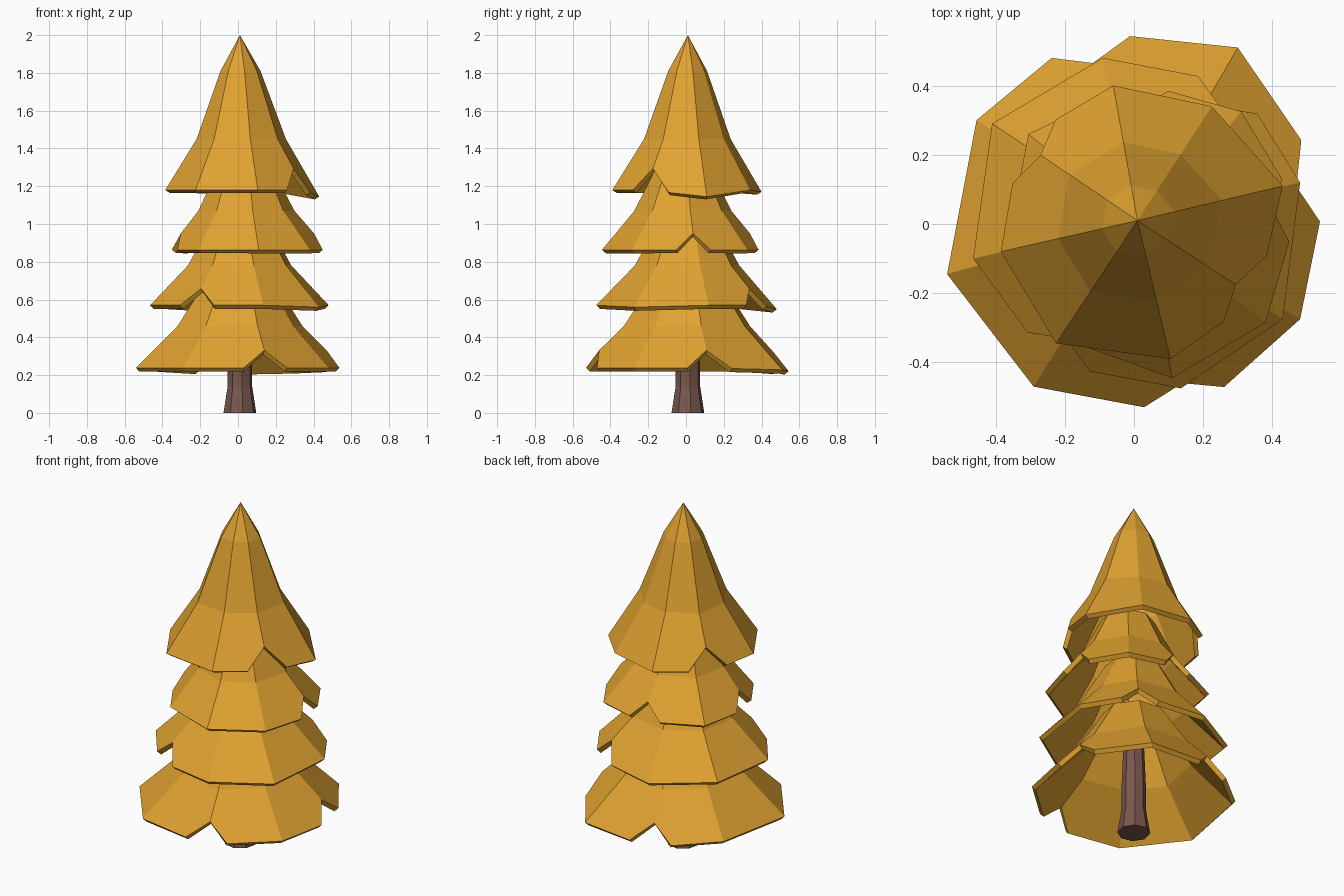
import bpy, bmesh, math
from mathutils import Vector

if "Cube" in bpy.data.objects:
    bpy.data.objects.remove(bpy.data.objects["Cube"])


def material(name, rgb):
    m = bpy.data.materials.new(name)
    m.diffuse_color = (*rgb, 1)
    m.use_nodes = True
    m.node_tree.nodes["Principled BSDF"].inputs["Base Color"].default_value = m.diffuse_color
    return m


GOLD = material("golden foliage", (0.74, 0.36, 0.03))
BROWN = material("bark brown", (0.19, 0.095, 0.075))


def add_object(name, bm, mat):
    mesh = bpy.data.meshes.new(name)
    bm.to_mesh(mesh)
    bm.free()
    mesh.materials.append(mat)
    ob = bpy.data.objects.new(name, mesh)
    bpy.context.collection.objects.link(ob)
    return ob


def tier(name, corners, z, dips, notches, centre, rings, cut=0.3, apex=None):
    """Eight-sided skirt (corners clockwise from above); notched corners are
    cut back along both rim edges and up the ridge."""
    n = len(corners)
    bm = bmesh.new()
    c = Vector(centre)
    rim = [Vector((x, y, z + dips.get(i, 0))) for i, (x, y) in enumerate(corners)]

    def ring(k, h):
        return [Vector((*(c + (p.xy - c) * k), h)) for p in rim]

    levels = [[bm.verts.new(p) for p in ring(k, h)] for k, h in rings]
    before, after, top = {}, {}, {}
    for i, p in enumerate(rim):
        if i in notches:
            before[i] = bm.verts.new(p.lerp(rim[i - 1], cut))
            after[i] = bm.verts.new(p.lerp(rim[(i + 1) % n], cut))
            top[i] = bm.verts.new(p.lerp(levels[0][i].co, 0.42))
        else:
            before[i] = after[i] = bm.verts.new(p)
    for i in range(n):
        j = (i + 1) % n
        loop = [after[i]] + ([top[i]] if i in top else [])
        loop += [levels[0][i], levels[0][j]]
        loop += ([top[j]] if j in top else []) + [before[j]]
        bm.faces.new(loop)
        for lo, hi in zip(levels, levels[1:]):
            bm.faces.new((lo[i], hi[i], hi[j], lo[j]))
    if apex:
        tip = bm.verts.new(apex)
        for i in range(n):
            bm.faces.new((levels[-1][i], tip, levels[-1][(i + 1) % n]))
    else:
        bm.faces.new(levels[-1][::-1])
    ob = add_object(name, bm, GOLD)
    mod = ob.modifiers.new("thickness", "SOLIDIFY")
    mod.thickness = 0.028
    mod.offset = -1


# Foliage tiers, bottom to top
tier("bottom_tier",
     [(-.145, .557), (.30, .51), (.562, .128), (.48, -.275),
      (.166, -.555), (-.29, -.47), (-.54, -.145), (-.455, .30)],
     0.238, {0: -.02, 1: -.01}, {0, 2, 4}, (.01, .01), [(.6, .46), (.3, .72)])
tier("lower_middle_tier",
     [(-.09, .48), (.303, .405), (.48, .12), (.43, -.275),
      (.135, -.475), (-.24, -.405), (-.465, -.10), (-.41, .29)],
     0.57, {0: -.02, 3: -.01}, {1, 5}, (.01, .01), [(.58, .78), (.3, 1.02)])
tier("upper_middle_tier",
     [(.01, .41), (.31, .325), (.478, .048), (.38, -.285),
      (.11, -.445), (-.21, -.33), (-.37, -.07), (-.305, .26)],
     0.863, {}, {0, 2, 6}, (.03, -.015), [(.6, 1.07), (.33, 1.3)])
tier("top_tier",
     [(-.06, .40), (.225, .34), (.43, .11), (.355, -.215),
      (.105, -.39), (-.225, -.345), (-.385, -.08), (-.33, .24)],
     1.18, {2: -.035, 0: -.01}, {3, 7}, (.01, .01), [(.58, 1.45), (.26, 1.81)],
     cut=0.38, apex=(.01, .01, 2.0))

# Trunk: flared eight-sided column
bm = bmesh.new()
loops = []
for r, z in [(.088, 0), (.066, .14), (.066, .27), (.05, .66)]:
    loops.append([bm.verts.new((.01 + r * math.cos(a), .01 + r * math.sin(a), z))
                  for a in (math.radians(45 * i + 10) for i in range(8))])
for lo, hi in zip(loops, loops[1:]):
    for i in range(8):
        j = (i + 1) % 8
        bm.faces.new((lo[i], lo[j], hi[j], hi[i]))
bm.faces.new(loops[0][::-1])
bm.faces.new(loops[-1])
add_object("trunk", bm, BROWN)
